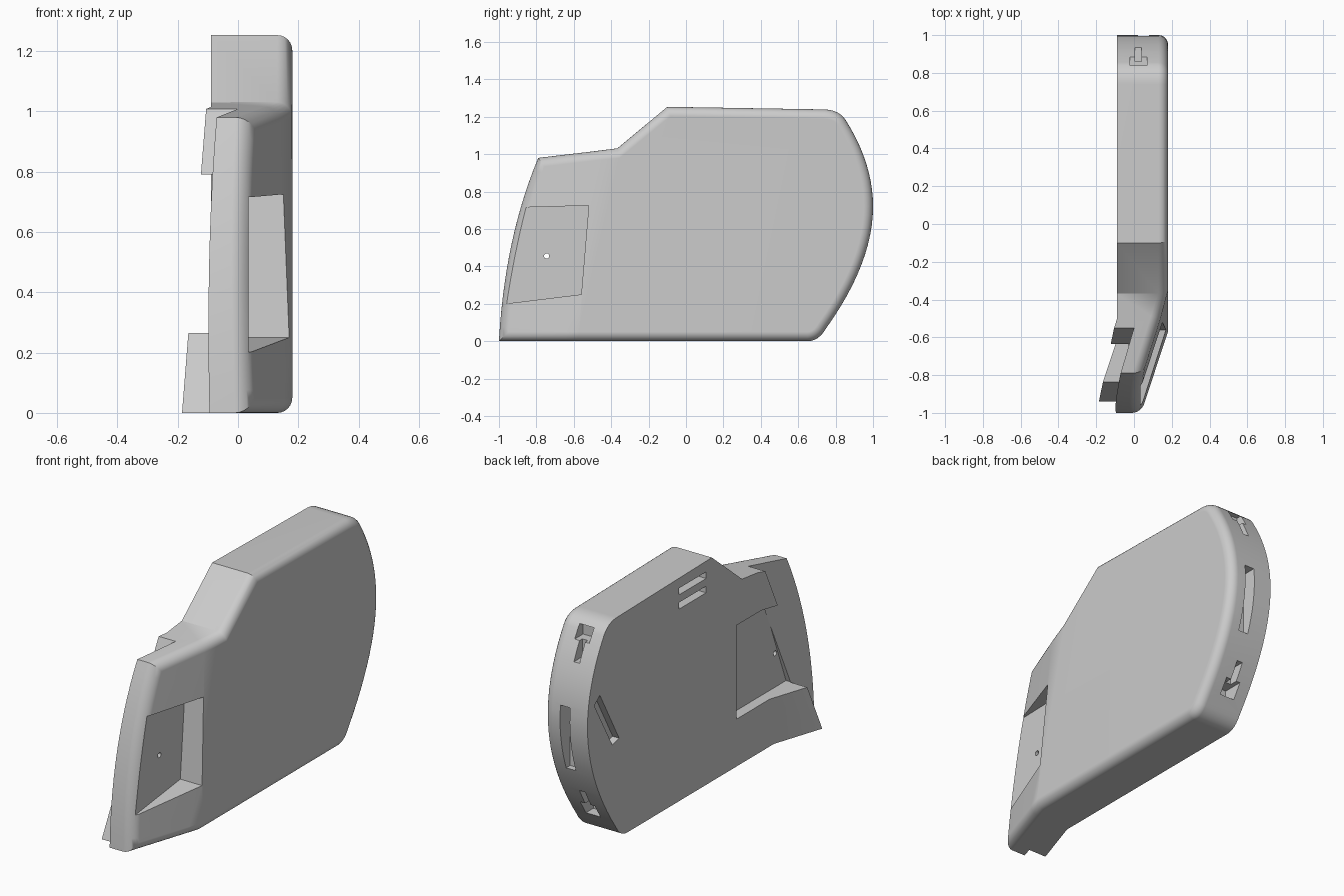
import bpy, bmesh, math
from mathutils import Vector

cube = bpy.data.objects.get("Cube")
if cube:
    bpy.data.objects.remove(cube, do_unlink=True)

grey = bpy.data.materials.new("plain_grey")
grey.use_nodes = True
tone = (0.6, 0.6, 0.6, 1)
grey.diffuse_color = tone
grey.node_tree.nodes["Principled BSDF"].inputs["Base Color"].default_value = tone


def const(v):
    return lambda y, z: v


# Slanted surfaces of the angled front section, as x over (y, z)
def outer_side(y, z):
    return min(0.18, 0.18 + 0.33 * (y + 0.58) - 0.068 * z)


def inner_side(y, z):
    return min(-0.09, -0.09 + 0.33 * (y + 0.65) - 0.048 * z)


def panel_back(y, z):
    return 0.3 * (y + 0.55) - 0.04 * (z - 1.01)


def lip_line(z):
    return -0.94 + 0.386 * z


def curve(a, c, b, n):
    """Points of a quadratic curve from a to b, without b."""
    a, c, b = Vector(a), Vector(c), Vector(b)
    return [tuple(a * (1 - t) ** 2 + c * 2 * t * (1 - t) + b * t * t)
            for t in (i / n for i in range(n))]


def prism(name, pts, lo, hi, creases=(), bevel=0):
    """Extrude a side outline along x between two surfaces."""
    bm = bmesh.new()
    left = [bm.verts.new((-1, y, z)) for y, z in pts]
    right = [bm.verts.new((1, y, z)) for y, z in pts]
    bm.faces.new(left)
    bm.faces.new(right[::-1])
    n = len(pts)
    for i in range(n):
        j = (i + 1) % n
        bm.faces.new((left[i], right[i], right[j], left[j]))
    for y0, slope in creases:
        bmesh.ops.bisect_plane(bm, geom=bm.verts[:] + bm.edges[:] + bm.faces[:],
                               dist=0.003, plane_co=(0, y0, 0), plane_no=(0, 1, -slope))
    outer = {v for v in bm.verts if v.co.x > 0}
    for v in bm.verts:
        v.co.x = (hi if v in outer else lo)(v.co.y, v.co.z)
    bmesh.ops.recalc_face_normals(bm, faces=bm.faces[:])
    if bevel:
        rim = [e for e in bm.edges
               if all(v in outer for v in e.verts)
               and any(not all(v in outer for v in f.verts) for f in e.link_faces)]
        bmesh.ops.bevel(bm, geom=rim, offset=bevel, offset_type='OFFSET', segments=6,
                        profile=0.5, affect='EDGES', clamp_overlap=False)
    me = bpy.data.meshes.new(name)
    bm.to_mesh(me)
    bm.free()
    me.materials.append(grey)
    ob = bpy.data.objects.new(name, me)
    bpy.context.collection.objects.link(ob)
    return ob


def box(name, x, y, z):
    pts = [(y[0], z[0]), (y[1], z[0]), (y[1], z[1]), (y[0], z[1])]
    return prism(name, pts, const(x[0]), const(x[1]))


# Main shell
outline = (curve((-0.79, 0.98), (-0.97, 0.55), (-1, 0.0), 14)
           + [(-1, 0)]
           + curve((0.65, 0), (0.71, 0), (0.75, 0.07), 6)
           + curve((0.75, 0.07), (1, 0.42), (1, 0.72), 12)
           + curve((1, 0.72), (1, 0.95), (0.855, 1.18), 10)
           + curve((0.855, 1.18), (0.82, 1.237), (0.74, 1.239), 6)
           + [(0.74, 1.239), (-0.1, 1.253), (-0.368, 1.03)])
shell = prism("door_shell", outline, inner_side, outer_side,
              creases=((-0.58, 0.206), (-0.65, -(-0.145))), bevel=0.05)

cutters = []

# Outer pocket, back recess and front notch
cutters.append(prism("outer_pocket", [(-1.05, 0.71), (-0.52, 0.725), (-0.56, 0.25), (-1.05, 0.19)],
                     const(0.035), const(0.5)))
cutters.append(prism("front_notch", [(lip_line(1.2), 1.2), (lip_line(-0.1), -0.1),
                                     (-1.2, -0.1), (-1.2, 1.2)], const(-0.6), panel_back))
cutters.append(prism("back_recess", [(-0.32, 0.79), (lip_line(0.79) - 0.004, 0.79),
                                     (lip_line(0.265) - 0.004, 0.265), (-0.32, 0.265)],
                     const(-0.7), const(-0.03)))

# Small round hole through the thin panel
ring = [(-0.745 + 0.014 * math.cos(a), 0.455 + 0.014 * math.sin(a))
        for a in (i * math.tau / 16 for i in range(16))]
cutters.append(prism("panel_hole", ring, const(-0.2), const(0.2)))

# Keyholes and long slot in the rear edge
wide, stem = (-0.02, 0.07), (0.005, 0.04)
cutters.append(box("upper_keyhole", wide, (0.81, 1.1), (1.13, 1.2)))
cutters.append(box("upper_keyhole_stem", stem, (0.86, 1.1), (1.03, 1.14)))
cutters.append(box("lower_keyhole", wide, (0.72, 1.1), (0.12, 0.2)))
cutters.append(box("lower_keyhole_stem", stem, (0.79, 1.1), (0.19, 0.29)))
cutters.append(box("rear_slot", (0.02, 0.08), (0.91, 1.1), (0.43, 0.8)))

# Slots in the inner side
for i, z in enumerate((1.075, 1.155)):
    cutters.append(box(f"top_slot_{i + 1}", (-0.2, -0.04), (-0.05, 0.19), (z, z + 0.037)))
cutters.append(prism("diagonal_slot", [(0.89, 0.86), (0.94, 0.82), (0.78, 0.54), (0.72, 0.555)],
                     const(-0.2), const(-0.05)))

bpy.ops.object.select_all(action='DESELECT')
bpy.context.view_layer.objects.active = shell
shell.select_set(True)
for c in cutters:
    m = shell.modifiers.new(c.name, 'BOOLEAN')
    m.operation, m.solver, m.object = 'DIFFERENCE', 'EXACT', c
    bpy.ops.object.modifier_apply(modifier=m.name)
for c in cutters:
    bpy.data.objects.remove(c, do_unlink=True)

bpy.ops.object.shade_smooth_by_angle(angle=math.radians(32))
wn = shell.modifiers.new("even_shading", 'WEIGHTED_NORMAL')
wn.keep_sharp = True
